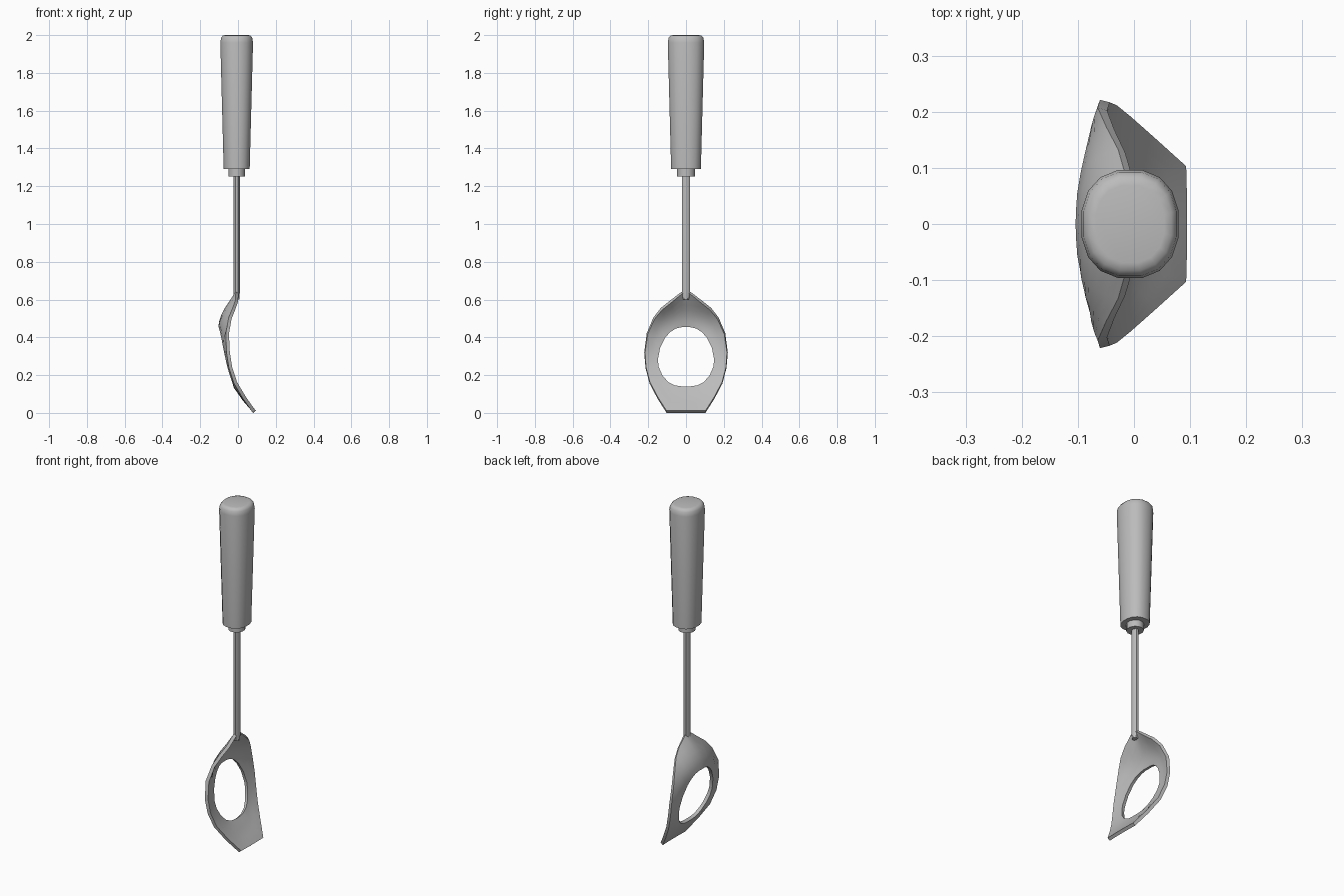
import bpy, bmesh, math

if "Cube" in bpy.data.objects:
    bpy.data.objects.remove(bpy.data.objects["Cube"])

grey = bpy.data.materials.new("steel_grey")
grey.diffuse_color = (0.5, 0.5, 0.5, 1)
grey.use_nodes = True
grey.node_tree.nodes["Principled BSDF"].inputs["Base Color"].default_value = grey.diffuse_color
CX = -0.007  # axis of handle and rod


def finish(name, bm, angle=40):
    bmesh.ops.recalc_face_normals(bm, faces=bm.faces[:])
    me = bpy.data.meshes.new(name)
    bm.to_mesh(me)
    bm.free()
    me.materials.append(grey)
    ob = bpy.data.objects.new(name, me)
    bpy.context.collection.objects.link(ob)
    bpy.ops.object.select_all(action='DESELECT')
    ob.select_set(True)
    bpy.context.view_layer.objects.active = ob
    bpy.ops.object.shade_smooth_by_angle(angle=math.radians(angle))
    return ob


def loft(name, sections, sides, power=2.0):
    """Stack of (z, radius x, radius y) superellipse rings, capped."""
    bm = bmesh.new()
    rings = []
    for z, rx, ry in sections:
        ring = []
        for i in range(sides):
            a = 2 * math.pi * (i + 0.5) / sides
            c, s = math.cos(a), math.sin(a)
            x = math.copysign(abs(c) ** (2 / power), c)
            y = math.copysign(abs(s) ** (2 / power), s)
            ring.append(bm.verts.new((CX + rx * x, ry * y, z)))
        rings.append(ring)
    for a, b in zip(rings, rings[1:]):
        for i in range(sides):
            j = (i + 1) % sides
            bm.faces.new((a[i], a[j], b[j], b[i]))
    bm.faces.new(rings[0][::-1])
    bm.faces.new(rings[-1])
    return finish(name, bm)


def lerp(table, t):
    """Piecewise linear lookup in an ascending table of (key, value)."""
    if t <= table[0][0]:
        return table[0][1]
    for (a, u), (b, v) in zip(table, table[1:]):
        if t <= b:
            return u + (v - u) * (t - a) / (b - a)
    return table[-1][1]


# Tapered grip with a rounded top, ferrule and thin rod
loft("handle", [(1.29, 0.07, 0.08), (1.96, 0.088, 0.098), (1.985, 0.084, 0.094),
                (1.997, 0.075, 0.084), (2.0, 0.062, 0.07)], 16, 2.3)
loft("ferrule", [(1.252, 0.045, 0.048), (1.30, 0.045, 0.048)], 12)
loft("rod", [(0.60, 0.016, 0.017), (0.64, 0.018, 0.023), (1.27, 0.018, 0.023)], 8)

# Scooped blade with an opening: matching half outlines (y, z), top to tip
outer = [(0, .64), (.022, .636), (.08, .59), (.13, .55), (.17, .50), (.205, .42),
         (.219, .32), (.213, .24), (.192, .16), (.15, .08), (.103, .006), (.05, .006), (0, .006)]
inner = [(0, .455), (.025, .455), (.055, .448), (.085, .428), (.11, .40), (.138, .345),
         (.15, .28), (.145, .24), (.125, .195), (.095, .16), (.06, .141), (.03, .136), (0, .135)]
# Depth of the middle line and of the rim by height
centre = [(0, .093), (.07, .033), (.14, -.016), (.22, -.046), (.30, -.071), (.38, -.086),
          (.45, -.096), (.50, -.088), (.55, -.063), (.60, -.028), (.64, -.007)]
rim = [(0, .09), (.08, .034), (.14, -.006), (.22, -.036), (.30, -.05), (.38, -.058),
       (.43, -.056), (.50, -.042), (.55, -.022), (.60, -.004), (.64, -.004)]
width = sorted((z, y) for y, z in outer[1:11])


def closed(half):
    return half + [(-y, z) for y, z in half[-2:0:-1]]


bm = bmesh.new()
STEPS = 6
rings = []
for k in range(STEPS + 1):
    t = k / STEPS
    ring = []
    for (yi, zi), (yo, zo) in zip(closed(inner), closed(outer)):
        y, z = yi + (yo - yi) * t, zi + (zo - zi) * t
        f = min(1, abs(y) / lerp(width, z)) ** 2
        x = lerp(centre, z) * (1 - f) + lerp(rim, z) * f
        ring.append(bm.verts.new((x, y, z)))
    rings.append(ring)
n = len(rings[0])
for a, b in zip(rings, rings[1:]):
    for i in range(n):
        j = (i + 1) % n
        bm.faces.new((a[i], a[j], b[j], b[i]))
blade = finish("blade", bm, 50)
mod = blade.modifiers.new("thickness", 'SOLIDIFY')
mod.thickness = 0.018
mod.offset = 0
bpy.ops.object.modifier_apply(modifier=mod.name)
bpy.ops.object.shade_smooth_by_angle(angle=math.radians(50))
